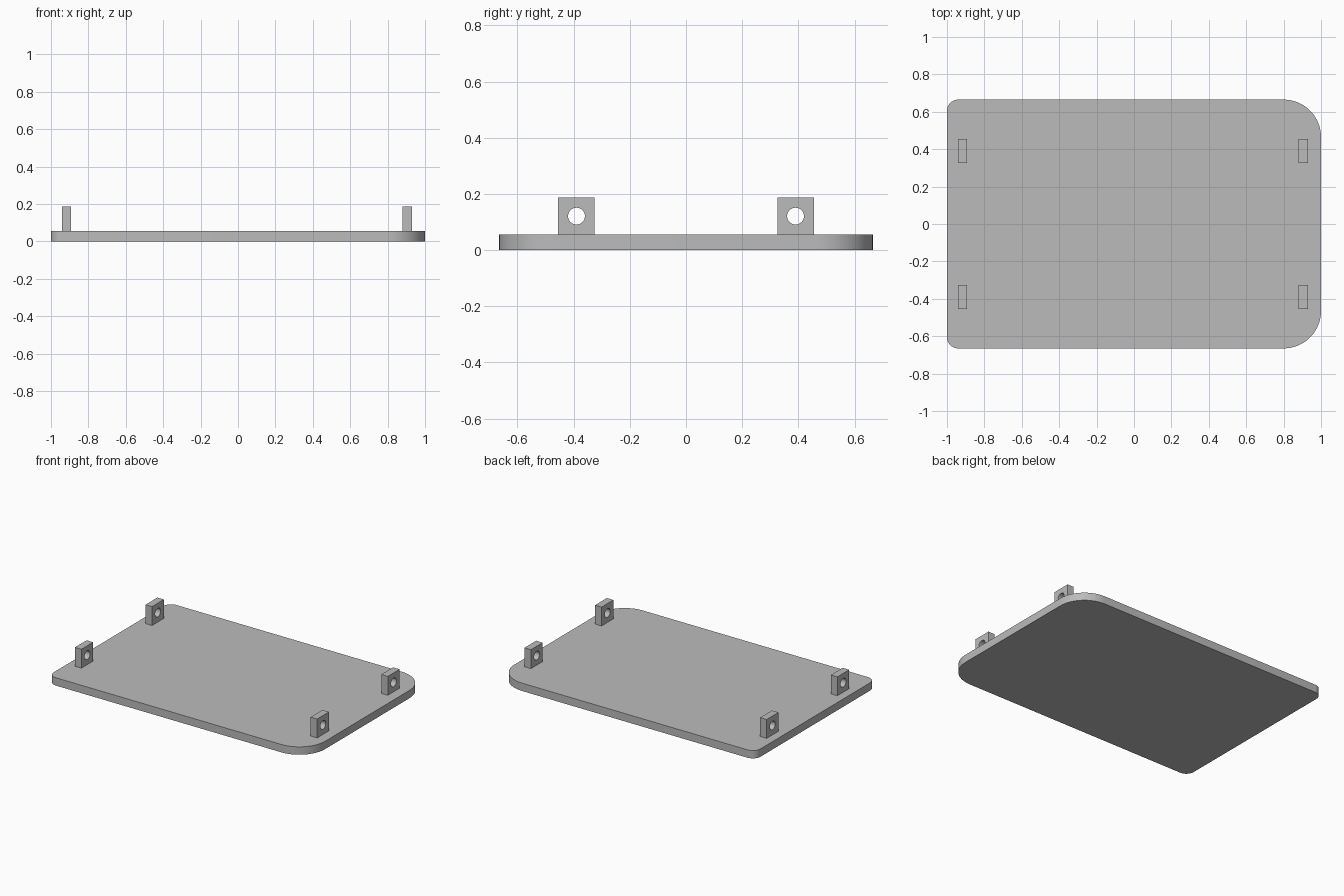
import bpy
import bmesh
from math import cos, sin, pi, radians
from mathutils import Matrix, Vector

if "Cube" in bpy.data.objects:
    bpy.data.objects.remove(bpy.data.objects["Cube"], do_unlink=True)

# Overall sizes
HALF_X, HALF_Y, THICK = 1.0, 0.665, 0.055
LUG_WIDTH, LUG_TOP, LUG_THICK = 0.13, 0.187, 0.05
LUG_Y, HOLE_RADIUS = 0.39, 0.03

grey = bpy.data.materials.new("light_grey")
grey.use_nodes = True
colour = (0.5, 0.5, 0.5, 1)
grey.diffuse_color = colour
grey.node_tree.nodes["Principled BSDF"].inputs["Base Color"].default_value = colour


def arc(cx, cy, radius, start, sweep, steps):
    """Points along a circular arc, both ends included."""
    return [(cx + radius * cos(start + sweep * i / steps),
             cy + radius * sin(start + sweep * i / steps)) for i in range(steps + 1)]


def prism(name, loops, depth, matrix):
    """Fill flat loops (outline first, then holes) and extrude them along local z."""
    bm = bmesh.new()
    edges = []
    for loop in loops:
        verts = [bm.verts.new((x, y, 0)) for x, y in loop]
        edges += [bm.edges.new((v, verts[i - 1])) for i, v in enumerate(verts)]
    bmesh.ops.triangle_fill(bm, edges=edges, use_beauty=True, normal=(0, 0, 1))
    result = bmesh.ops.extrude_face_region(bm, geom=bm.faces[:], use_keep_orig=True)
    top = [g for g in result["geom"] if isinstance(g, bmesh.types.BMVert)]
    bmesh.ops.translate(bm, verts=top, vec=(0, 0, depth))
    bmesh.ops.dissolve_limit(bm, angle_limit=radians(0.5), verts=bm.verts[:], edges=bm.edges[:])
    bmesh.ops.transform(bm, matrix=matrix, verts=bm.verts[:])
    bmesh.ops.recalc_face_normals(bm, faces=bm.faces[:])
    mesh = bpy.data.meshes.new(name)
    bm.to_mesh(mesh)
    bm.free()
    mesh.materials.append(grey)
    obj = bpy.data.objects.new(name, mesh)
    bpy.context.collection.objects.link(obj)
    bpy.ops.object.select_all(action="DESELECT")
    obj.select_set(True)
    bpy.context.view_layer.objects.active = obj
    bpy.ops.object.shade_smooth_by_angle(angle=radians(30))
    return obj


# Base plate: wide corners at +x, tight corners at -x
outline = []
for i, (sx, sy, r) in enumerate([(1, 1, 0.2), (-1, 1, 0.06), (-1, -1, 0.06), (1, -1, 0.2)]):
    outline += arc(sx * (HALF_X - r), sy * (HALF_Y - r), r, i * pi / 2, pi / 2, 16)
prism("base_plate", [outline], THICK, Matrix())

# Four upright lugs, each with a round hole along x
w, h = LUG_WIDTH / 2, (LUG_TOP - THICK) / 2
square = [(-w, -h), (w, -h), (w, h), (-w, h)]
hole = arc(0, 0, HOLE_RADIUS, 0, 2 * pi, 32)[:-1]
upright = Matrix(((0, 0, 1, 0), (1, 0, 0, 0), (0, 1, 0, 0), (0, 0, 0, 1)))
for end, x in (("right", -0.942), ("left", 0.88)):
    for side, y in (("front", -LUG_Y), ("back", LUG_Y)):
        place = Matrix.Translation(Vector((x, y, THICK + h))) @ upright
        prism(f"{side}_{end}_lug", [square, hole], LUG_THICK, place)
